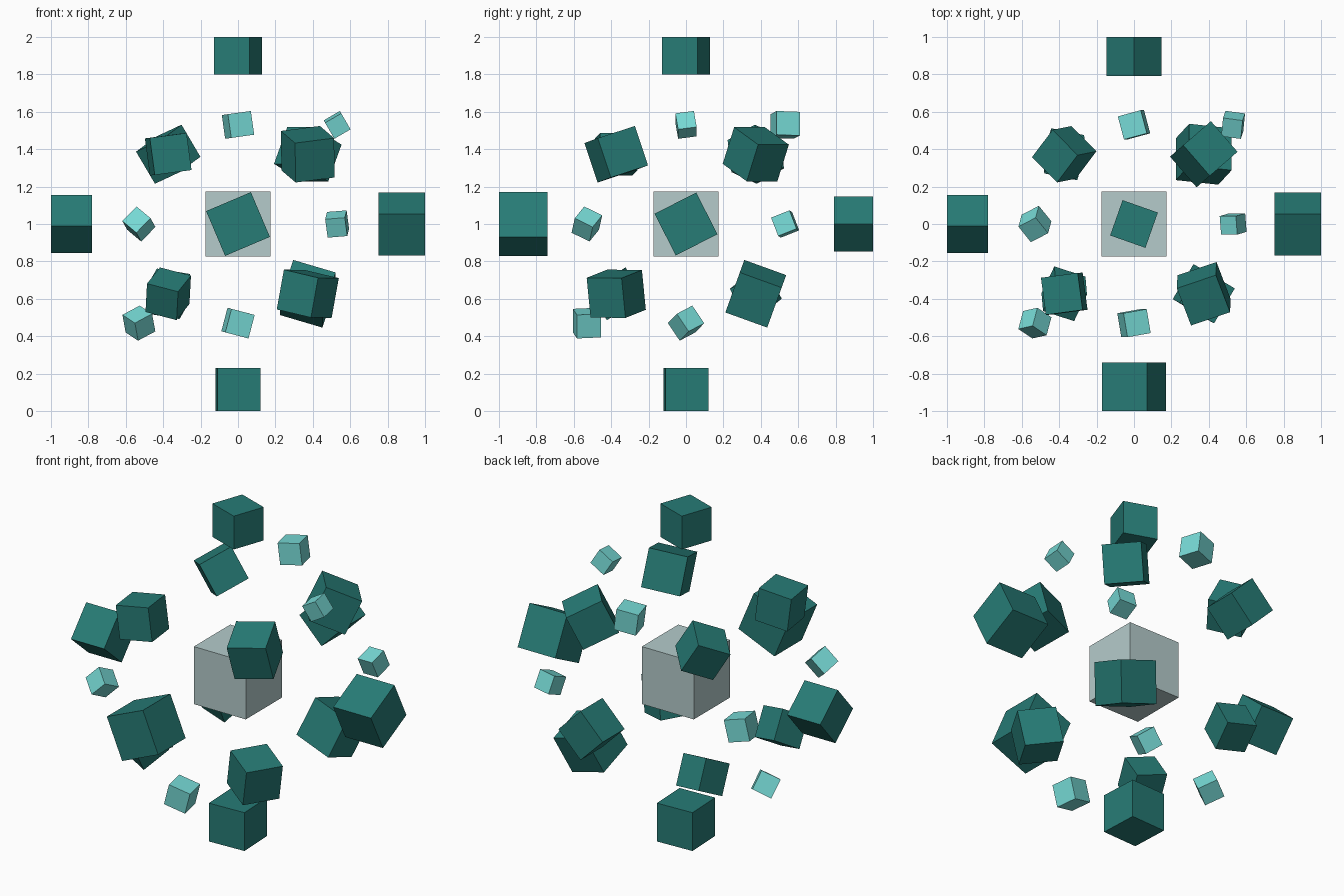
import bpy
import math
from mathutils import Matrix, Vector

default = bpy.data.objects.get("Cube")
if default:
    bpy.data.objects.remove(default, do_unlink=True)


def make_material(name, rgb):
    mat = bpy.data.materials.new(name)
    mat.use_nodes = True
    colour = (*rgb, 1.0)
    mat.diffuse_color = colour
    mat.node_tree.nodes["Principled BSDF"].inputs["Base Color"].default_value = colour
    return mat


DARK_TEAL = make_material("dark_teal", (0.02, 0.2, 0.18))
LIGHT_TEAL = make_material("light_teal", (0.18, 0.69, 0.66))
PALE_GREY = make_material("pale_grey", (0.46, 0.6, 0.6))
MIDDLE = Vector((0, 0, 1))


def add_cube(name, offset, size, mat, rotation):
    """Flat cube placed relative to the middle of the cluster."""
    bpy.ops.mesh.primitive_cube_add(size=size)
    obj = bpy.context.object
    obj.name = name
    obj.data.materials.append(mat)
    obj.matrix_world = Matrix.Translation(MIDDLE + Vector(offset)) @ rotation.to_4x4()


def from_edges(u, v):
    """Rotation whose first two axes follow the edge directions u and v."""
    u = Vector(u).normalized()
    v = Vector(v)
    v = (v - u * v.dot(u)).normalized()
    return Matrix((u, v, u.cross(v))).transposed()


# Core cube
add_cube("core_cube", (0, 0, 0), 0.345, PALE_GREY, Matrix.Identity(3))

# Outer cubes: one at each end of the three axes, spun about that axis
outer = [
    ("right_outer_cube", "X", -1, 0.22, -41),
    ("left_outer_cube", "X", 1, 0.25, 27),
    ("front_outer_cube", "Y", -1, 0.26, -23),
    ("back_outer_cube", "Y", 1, 0.208, 45),
    ("bottom_outer_cube", "Z", -1, 0.23, 2.5),
    ("top_outer_cube", "Z", 1, 0.2, -19.4),
]
for name, axis, side, size, angle in outer:
    offset = Vector()
    offset["XYZ".index(axis)] = side * (1 - size / 2)
    add_cube(name, offset, size, DARK_TEAL, Matrix.Rotation(math.radians(angle), 3, axis))

# Corner cubes: one in each diagonal direction, tumbled
corners = [
    ("front_right_upper_cube", (-1, -1, 1), 0.2, (0.97, 0.13, 0.13), (-0.1, 0, 0.99)),
    ("front_left_upper_cube", (1, -1, 1), 0.222, (0.94, 0.32, 0.12), (-0.35, 0.89, 0.29)),
    ("front_right_lower_cube", (-1, -1, -1), 0.18, (0.92, -0.3, -0.24), (0.06, -0.54, 0.84)),
    ("front_left_lower_cube", (1, -1, -1), 0.217, (-0.84, 0.5, 0.2), (-0.15, 0.08, -0.99)),
    ("back_right_upper_cube", (-1, 1, 1), 0.2, (0.55, 0.73, 0.41), (0.65, -0.7, 0.3)),
    ("back_left_upper_cube", (1, 1, 1), 0.217, (0.68, 0.59, -0.43), (0.65, -0.75, 0)),
    ("back_right_lower_cube", (-1, 1, -1), 0.182, (0.05, -0.46, 0.88), (-0.97, 0.2, 0.16)),
    ("back_left_lower_cube", (1, 1, -1), 0.238, (0, 0.94, -0.34), (0.3, 0.32, 0.9)),
]
for name, signs, size, u, v in corners:
    add_cube(name, Vector(signs) * 0.373, size, DARK_TEAL, from_edges(u, v))

# Small light cubes between pairs of axes
small = [
    ("small_back_upper_cube", (0, 1, 1), 0.128, (-0.14, 0, 1), (0.26, -0.96, 0)),
    ("small_left_upper_cube", (1, 0, 1), 0.1, (0.86, 0, 0.5), (-0.5, -0.15, 0.86)),
    ("small_back_left_cube", (1, 1, 0), 0.106, (0.98, -0.13, 0.08), (0, -0.37, 0.93)),
    ("small_right_lower_cube", (-1, 0, -1), 0.115, (-0.58, 0.72, 0.38), (0.8, 0.42, 0.43)),
    ("small_front_right_cube", (-1, -1, 0), 0.11, (-0.68, 0.46, 0.57), (0.73, 0.13, 0.67)),
    ("small_front_lower_cube", (0, -1, -1), 0.13, (0.95, 0.17, -0.25), (0.26, 0, 0.96)),
]
for name, signs, size, u, v in small:
    add_cube(name, Vector(signs) * 0.53, size, LIGHT_TEAL, from_edges(u, v))
